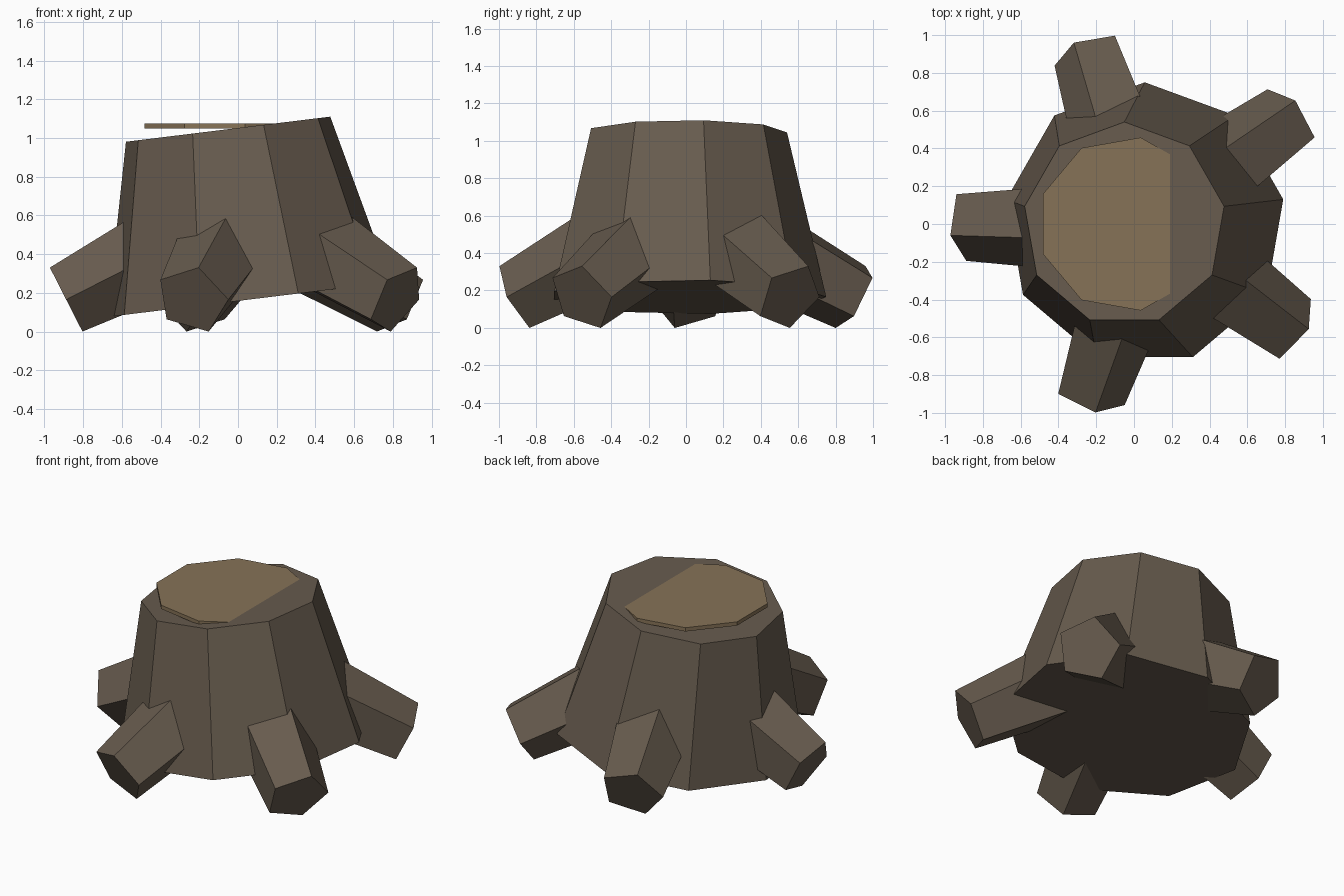
import bpy
import math
from mathutils import Vector, Matrix

if "Cube" in bpy.data.objects:
    bpy.data.objects.remove(bpy.data.objects["Cube"], do_unlink=True)


def make_material(name, rgb):
    mat = bpy.data.materials.new(name)
    mat.use_nodes = True
    mat.diffuse_color = (*rgb, 1)
    mat.node_tree.nodes["Principled BSDF"].inputs["Base Color"].default_value = (*rgb, 1)
    return mat


def cone(name, sides, r_low, r_high, length, matrix, mat):
    bpy.ops.mesh.primitive_cone_add(vertices=sides, radius1=r_low, radius2=r_high, depth=length)
    obj = bpy.context.object
    obj.name = name
    obj.data.materials.append(mat)
    obj.data.transform(matrix)
    return obj


bark = make_material("bark brown", (0.135, 0.105, 0.076))
cut_wood = make_material("cut wood tan", (0.24, 0.17, 0.095))

BASE_X = 0.057

# Leaning nine-sided trunk
trunk_length = 0.887
lean = Matrix.Translation((BASE_X, 0, 0.165)) @ Matrix.Rotation(math.radians(-7), 4, "Y")
cone("trunk", 9, 0.75, 0.54, trunk_length,
     lean @ Matrix.Translation((0, 0, trunk_length / 2)), bark)

# Level disc of cut wood, half sunk into the sloping top
cone("cut_top", 9, 0.465, 0.465, 0.025,
     Matrix.Translation((-0.045, 0, 1.0625)) @ Matrix.Rotation(math.radians(-90), 4, "Z"), cut_wood)

# Five tapered roots spreading down and outward
root_length = 0.65
for i in range(5):
    turn = Matrix.Rotation(math.radians(36 + 72 * i), 4, "Z")
    place = Matrix.Translation((BASE_X, 0, 0)) @ turn @ Matrix.Translation((0.945, 0, 0.165))
    tilt = Matrix.Rotation(math.radians(117), 4, "Y")
    cone(f"root_{i + 1}", 5, 0.25, 0.195, root_length,
         place @ tilt @ Matrix.Translation((0, 0, -root_length / 2)), bark)
